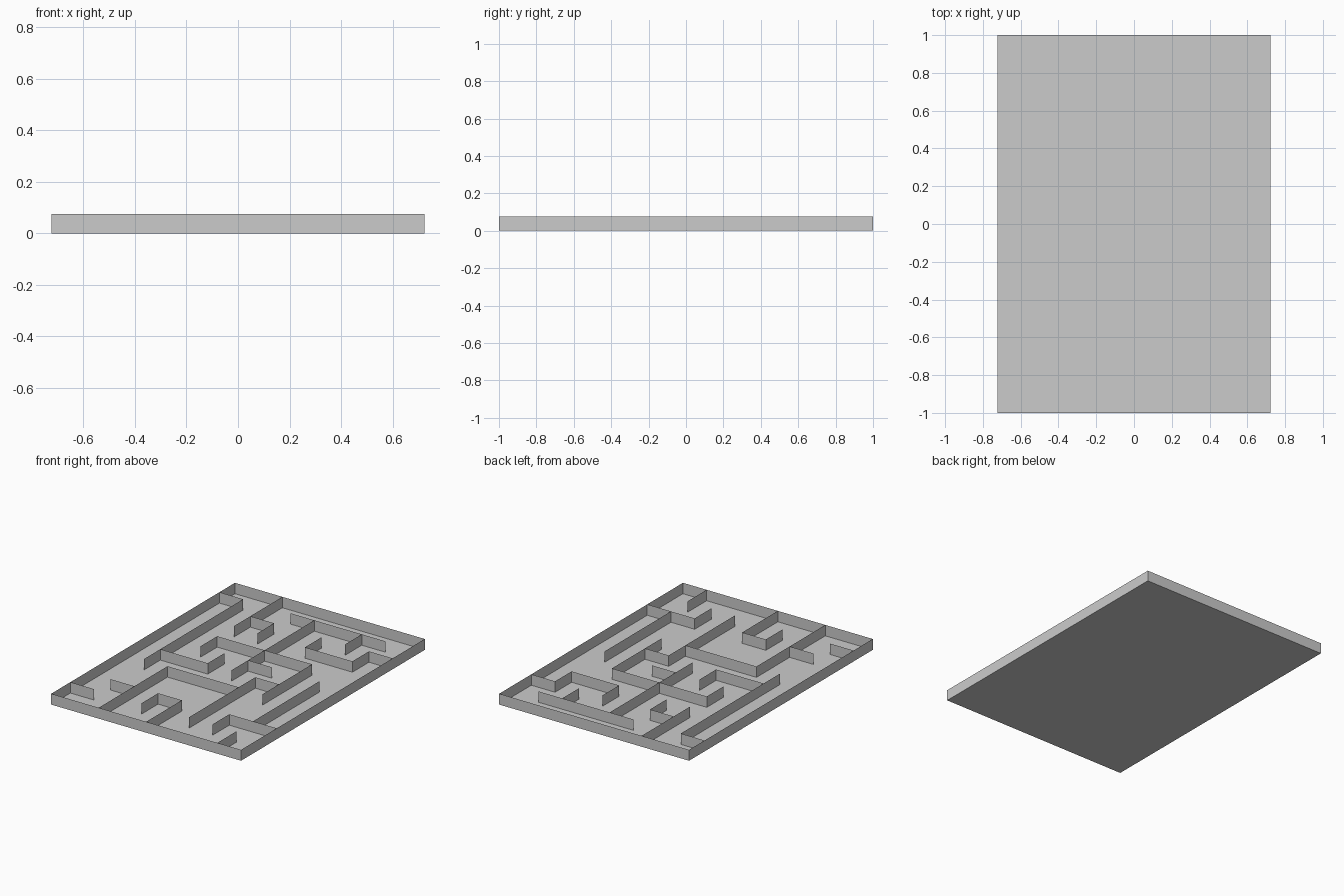
import bpy

if "Cube" in bpy.data.objects:
    bpy.data.objects.remove(bpy.data.objects["Cube"])

H = 0.075            # wall height
NX, NY = 8, 11       # maze cells
HX, HY = 0.7235, 1.0 # half extents


def gx(i):
    return -HX + 2 * HX * i / NX


def gy(j):
    if j == 0:
        return -HY
    if j == NY:
        return HY
    return -0.972 + 0.1803 * j


def make(name, verts, faces):
    me = bpy.data.meshes.new(name)
    me.from_pydata(verts, [], faces)
    ob = bpy.data.objects.new(name, me)
    bpy.context.collection.objects.link(ob)
    return ob


def wall(name, *pts):
    """Thin upright sheet following a path of grid points."""
    verts, faces = [], []
    for i, j in pts:
        verts += [(gx(i), gy(j), 0), (gx(i), gy(j), H)]
    for k in range(len(pts) - 1):
        a = 2 * k
        faces.append((a, a + 2, a + 3, a + 1))
    return make(name, verts, faces)


# Floor sheet
make("floor", [(-HX, -HY, 0), (HX, -HY, 0), (HX, HY, 0), (-HX, HY, 0)], [(0, 1, 2, 3)])

# Outer rim
wall("outer_wall", (0, 0), (NX, 0), (NX, NY), (0, NY), (0, 0))

# Inner maze walls, front to back
paths = [
    [(0, 1), (1, 1)],
    [(2, 0), (2, 4), (5, 4)],
    [(1, 2), (2, 2)],
    [(4, 0), (4, 2), (3, 2), (3, 1)],
    [(7, 0), (7, 1)],
    [(6, 1), (6, 2), (8, 2)],
    [(7, 2), (7, 6)],
    [(5, 1), (5, 5), (6, 5)],
    [(6, 4), (6, 7), (2, 7), (2, 6)],
    [(4, 5), (4, 10)],
    [(4, 6), (5, 6)],
    [(1, 4), (1, 10), (0, 10)],
    [(1, 5), (3, 5), (3, 6)],
    [(2, 8), (2, 11)],
    [(2, 9), (3, 9), (3, 8)],
    [(8, 9), (7, 9), (7, 8), (5, 8), (5, 9)],
    [(3, 10), (7, 10)],
    [(6, 9), (6, 10)],
]
for n, p in enumerate(paths, 1):
    wall(f"inner_wall_{n}", *p)
